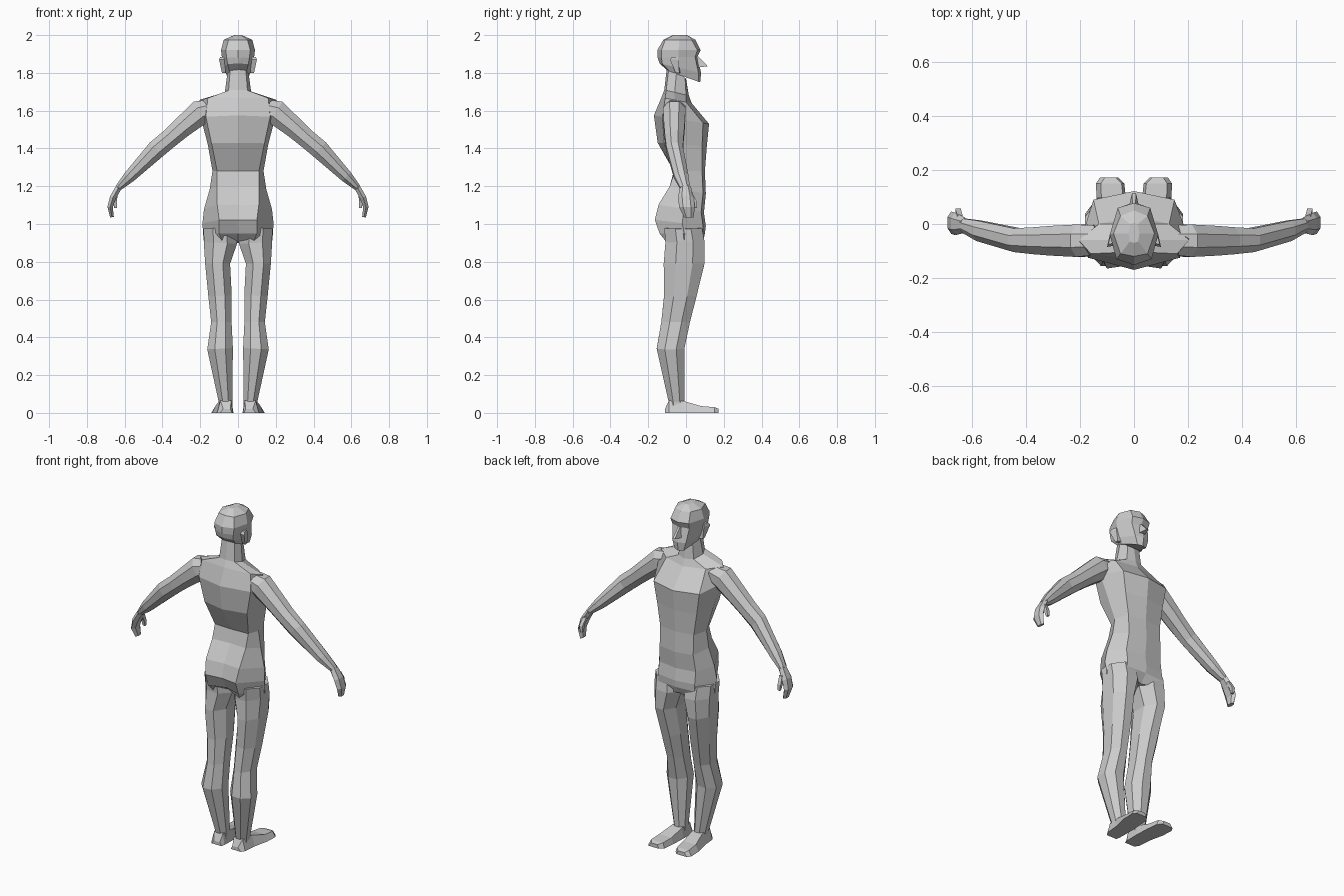
import bpy, bmesh
from math import cos, sin, pi
from mathutils import Vector


def loft(name, rings, mirror=False):
    """Skin a list of equal-sized vertex rings and cap both ends."""
    bm = bmesh.new()
    vs = [[bm.verts.new(p) for p in r] for r in rings]
    n = len(vs[0])
    for a, b in zip(vs, vs[1:]):
        for i in range(n):
            j = (i + 1) % n
            bm.faces.new((a[i], a[j], b[j], b[i]))
    bm.faces.new(vs[0])
    bm.faces.new(vs[-1])
    bmesh.ops.recalc_face_normals(bm, faces=bm.faces)
    me = bpy.data.meshes.new(name)
    bm.to_mesh(me)
    bm.free()
    ob = bpy.data.objects.new(name, me)
    bpy.context.collection.objects.link(ob)
    if mirror:
        ob.modifiers.new("Mirror", 'MIRROR').use_mirror_merge = False
    return ob


def body_rings(table):
    """Symmetric 8-point rings, tilted from back height to front height."""
    out = []
    for zb, zf, yb0, xb, yb, xs, ys, xf, yf, yf0 in table:
        half = [(0, yb0), (xb, yb), (xs, ys), (xf, yf), (0, yf0)]
        full = half + [(-x, y) for x, y in half[3:0:-1]]
        out.append([(x, y, zb + (zf - zb) * (y - yb0) / (yf0 - yb0)) for x, y in full])
    return out


def limb_rings(path, sides=8):
    """Rings along a path; each entry is x, y, z, half width, half depth."""
    out = []
    pts = [Vector(p[:3]) for p in path]
    k = 1 / cos(pi / sides)
    for i, (x, y, z, w, d) in enumerate(path):
        t = pts[min(i + 1, len(pts) - 1)] - pts[max(i - 1, 0)]
        n = Vector((-t.z, 0, t.x)).normalized()
        ring = []
        for s in range(sides):
            a = 2 * pi * (s + 0.5) / sides
            ring.append(pts[i] + n * (w * k * cos(a)) + Vector((0, d * k * sin(a), 0)))
        out.append(ring)
    return out


# torso with neck and pelvis
loft("torso", body_rings([
    (1.84, 1.77, -.10, .04, -.09, .055, -.05, .04, -.005, .0),
    (1.71, 1.68, -.115, .05, -.105, .07, -.06, .05, .0, .015),
    (1.67, 1.64, -.13, .16, -.11, .205, -.06, .13, .0, .03),
    (1.575, 1.53, -.17, .17, -.125, .195, -.05, .15, .09, .122),
    (1.43, 1.41, -.15, .14, -.115, .16, -.03, .13, .085, .11),
    (1.28, 1.28, -.065, .11, -.06, .135, .0, .11, .085, .10),
    (1.20, 1.16, -.075, .11, -.085, .15, .0, .11, .09, .105),
    (1.10, 1.06, -.13, .11, -.145, .18, -.01, .12, .08, .095),
    (1.02, .99, -.15, .10, -.165, .188, -.02, .12, .09, .105),
    (.95, .95, -.11, .10, -.14, .185, -.01, .12, .09, .10),
    (.90, .90, -.03, .08, -.10, .18, -.01, .10, .09, .06),
]))

# head
loft("head", body_rings([
    (1.81, 1.75, -.095, .045, -.085, .06, -.03, .03, .065, .075),
    (1.85, 1.80, -.14, .055, -.125, .075, -.04, .045, .065, .08),
    (1.88, 1.885, -.15, .06, -.13, .085, -.04, .055, .048, .06),
    (1.92, 1.92, -.152, .065, -.13, .09, -.04, .06, .06, .078),
    (1.975, 1.975, -.12, .05, -.11, .076, -.035, .05, .03, .05),
    (2.0, 2.0, -.07, .015, -.065, .02, -.035, .015, .0, .005),
]))

# nose wedge
loft("nose", [
    [(-.008, .05, 1.89), (.008, .05, 1.89), (.006, .068, 1.885), (-.006, .068, 1.885)],
    [(-.02, .06, 1.828), (.02, .06, 1.828), (.007, .115, 1.835), (-.007, .115, 1.835)],
])

# ears
loft("ear", [
    [(.065, -.05, 1.80), (.085, -.055, 1.80), (.085, -.035, 1.80), (.065, -.03, 1.80)],
    [(.07, -.08, 1.87), (.10, -.085, 1.87), (.09, -.04, 1.87), (.07, -.04, 1.87)],
    [(.07, -.07, 1.885), (.095, -.075, 1.885), (.088, -.045, 1.885), (.07, -.045, 1.885)],
], mirror=True)

# arms
loft("arm", limb_rings([
    (.14, -.06, 1.61, .05, .055),
    (.20, -.062, 1.592, .066, .06),
    (.295, -.062, 1.512, .055, .055),
    (.36, -.062, 1.455, .05, .05),
    (.432, -.06, 1.395, .05, .044),
    (.575, -.025, 1.25, .032, .038),
    (.635, -.005, 1.19, .017, .026),
]), mirror=True)

# hands and thumbs
loft("hand", limb_rings([
    (.628, -.004, 1.20, .016, .025),
    (.662, .0, 1.14, .017, .036),
    (.677, .005, 1.09, .014, .036),
    (.667, .015, 1.036, .010, .022),
], 6), mirror=True)
loft("thumb", limb_rings([
    (.645, .02, 1.165, .010, .012),
    (.652, .046, 1.12, .010, .011),
    (.648, .050, 1.085, .007, .007),
], 4), mirror=True)

# legs
loft("leg", limb_rings([
    (.098, -.015, .98, .084, .10),
    (.093, -.005, .90, .088, .104),
    (.108, -.01, .79, .066, .108),
    (.095, -.03, .62, .062, .086),
    (.088, -.055, .48, .054, .076),
    (.095, -.082, .34, .068, .073),
    (.066, -.05, .06, .036, .042),
    (.066, -.05, .02, .036, .042),
]), mirror=True)

# feet, rings from heel to toe: y, inner x, outer x, top height
foot = [(-.112, .035, .09, .02), (-.09, .03, .105, .065), (-.01, .028, .112, .062),
        (.08, .032, .132, .036), (.15, .04, .135, .03), (.172, .062, .12, .022)]
loft("foot", [[(a - .004, y, 0), (b + .006, y, 0), (b - .012, y, h), (a + .006, y, h)]
              for y, a, b, h in foot], mirror=True)
